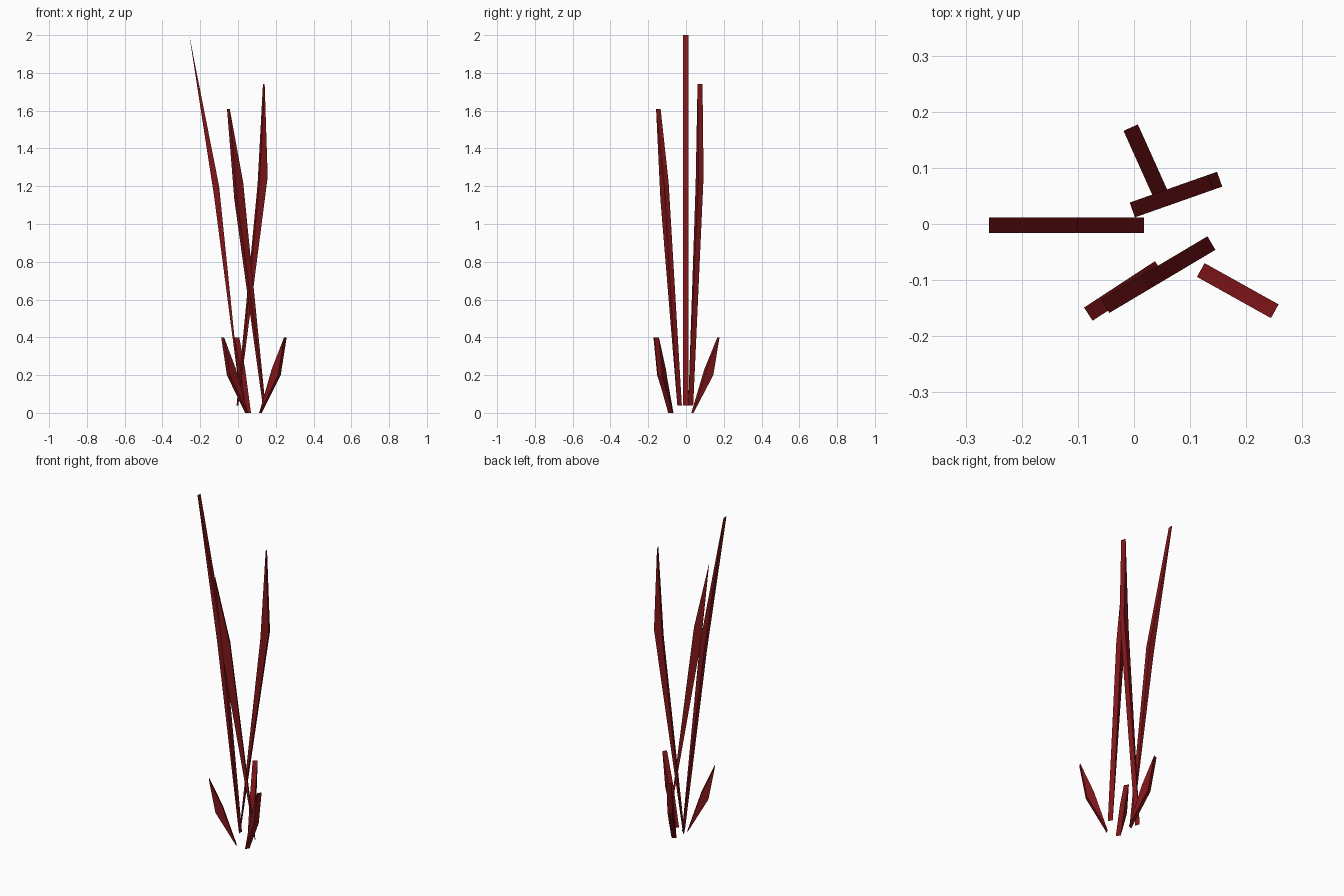
import bpy, bmesh
from mathutils import Vector

if "Cube" in bpy.data.objects:
    bpy.data.objects.remove(bpy.data.objects["Cube"])

red = bpy.data.materials.new("dark_red")
red.diffuse_color = (0.22, 0.008, 0.01, 1)
red.use_nodes = True
red.node_tree.nodes["Principled BSDF"].inputs["Base Color"].default_value = red.diffuse_color
THICK = 0.028


def blade(name, base, end, profile):
    """Flat kite-shaped blade: (distance along base->end, height) profile, given thickness."""
    base, end = Vector(base), Vector(end)
    d = (end - base).normalized()
    side = Vector((-d.y, d.x)) * THICK / 2
    bm = bmesh.new()
    verts = []
    for s, z in profile:
        p = base + d * s - side
        verts.append(bm.verts.new((p.x, p.y, z)))
    face = bm.faces.new(verts)
    ext = bmesh.ops.extrude_face_region(bm, geom=[face])
    moved = [v for v in ext["geom"] if isinstance(v, bmesh.types.BMVert)]
    bmesh.ops.translate(bm, verts=moved, vec=(side.x * 2, side.y * 2, 0))
    bmesh.ops.recalc_face_normals(bm, faces=bm.faces)
    mesh = bpy.data.meshes.new(name)
    bm.to_mesh(mesh)
    bm.free()
    mesh.materials.append(red)
    bpy.context.collection.objects.link(bpy.data.objects.new(name, mesh))


# Tall blades: root, outer elbow, tip, inner elbow
blade("tall_blade_left", (0.018, -0.002), (-0.26, -0.002),
      [(0, 0.04), (0.145, 1.15), (0.276, 2.0), (0.118, 1.2)])
blade("tall_blade_right", (-0.003, 0.025), (0.153, 0.08),
      [(0, 0.04), (0.165, 1.25), (0.148, 1.74), (0.118, 1.21)])
blade("tall_blade_front", (0.138, -0.034), (-0.052, -0.147),
      [(0, 0.04), (0.175, 1.13), (0.22, 1.61), (0.137, 1.22)])

# Short blades around the foot share one profile
short = [(0, 0), (0.115, 0.2), (0.151, 0.4), (0.075, 0.23)]
blade("short_blade_left", (0.045, -0.078), (-0.085, -0.163), short)
blade("short_blade_right", (0.119, -0.082), (0.25, -0.155), short)
blade("short_blade_back", (0.056, 0.034), (-0.006, 0.172), short)
